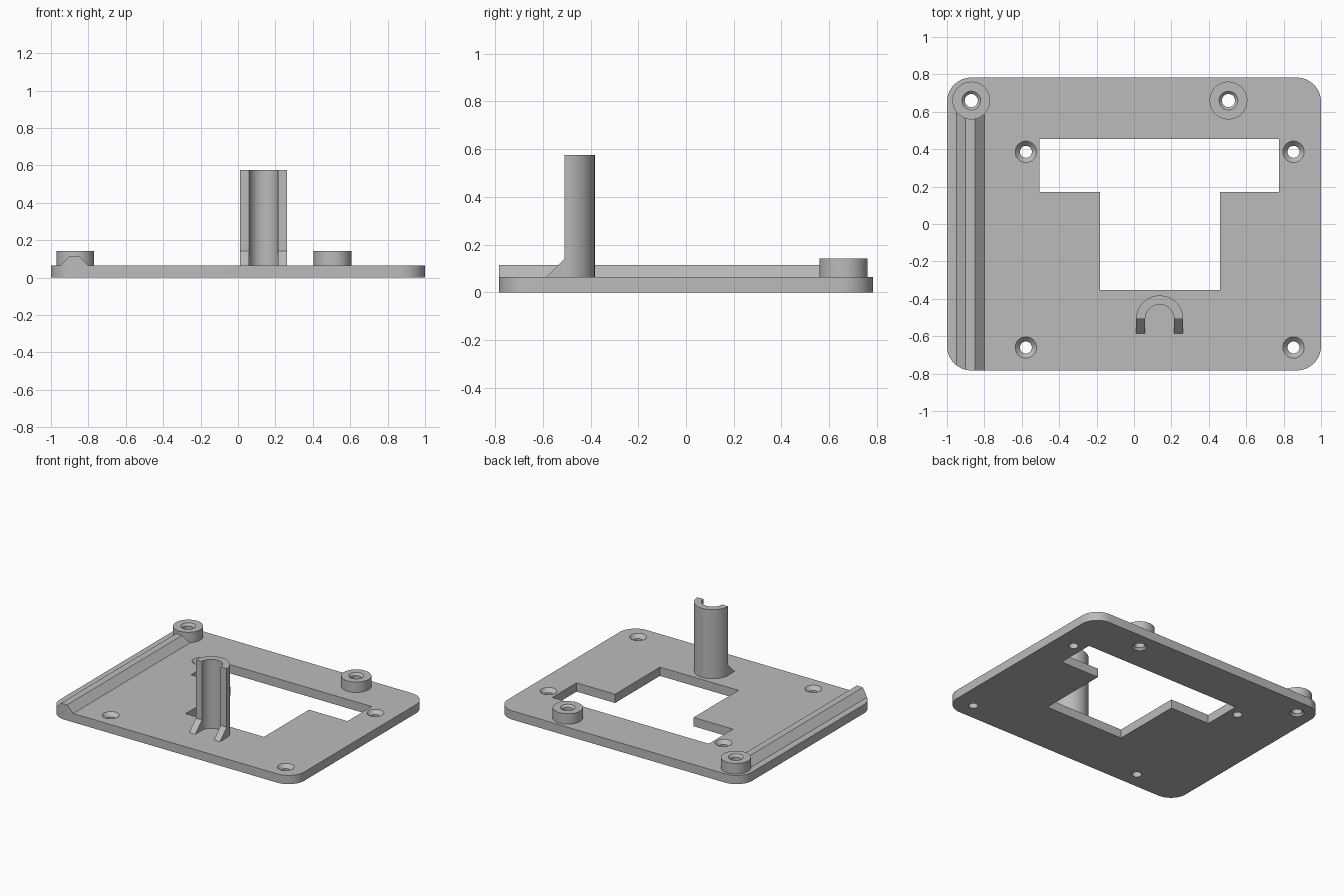
import bpy, bmesh, math

if "Cube" in bpy.data.objects:
    bpy.data.objects.remove(bpy.data.objects["Cube"])

T = 0.065  # plate thickness
grey = bpy.data.materials.new("plain grey")
grey.diffuse_color = (0.5, 0.5, 0.5, 1)
grey.use_nodes = True
grey.node_tree.nodes["Principled BSDF"].inputs["Base Color"].default_value = grey.diffuse_color


def make(name, bm):
    bmesh.ops.recalc_face_normals(bm, faces=bm.faces[:])
    mesh = bpy.data.meshes.new(name)
    bm.to_mesh(mesh)
    bm.free()
    mesh.materials.append(grey)
    ob = bpy.data.objects.new(name, mesh)
    bpy.context.collection.objects.link(ob)
    return ob


def prism(name, pts, vec):
    """Extrude a closed outline of 3D points along vec."""
    bm = bmesh.new()
    face = bm.faces.new([bm.verts.new(p) for p in pts])
    res = bmesh.ops.extrude_face_region(bm, geom=[face])
    verts = [g for g in res["geom"] if isinstance(g, bmesh.types.BMVert)]
    bmesh.ops.translate(bm, verts=verts, vec=vec)
    return make(name, bm)


def lathe(name, x, y, profile, n=48):
    """Closed solid of revolution from (radius, z) rings."""
    bm = bmesh.new()
    rings = [[bm.verts.new((x + r * math.cos(2 * math.pi * i / n),
                            y + r * math.sin(2 * math.pi * i / n), z))
              for i in range(n)] for r, z in profile]
    for a, b in zip(rings, rings[1:]):
        for i in range(n):
            j = (i + 1) % n
            bm.faces.new((a[i], a[j], b[j], b[i]))
    bm.faces.new(rings[0])
    bm.faces.new(rings[-1])
    return make(name, bm)


def arc(cx, cy, r, a0, a1, n):
    return [(cx + r * math.cos(math.radians(a0 + (a1 - a0) * i / n)),
             cy + r * math.sin(math.radians(a0 + (a1 - a0) * i / n)))
            for i in range(n + 1)]


def boolean(ob, cutter, op="DIFFERENCE"):
    mod = ob.modifiers.new("cut", "BOOLEAN")
    mod.operation, mod.solver, mod.object = op, "EXACT", cutter
    bpy.context.view_layer.objects.active = ob
    bpy.ops.object.modifier_apply(modifier=mod.name)


def discard(ob):
    bpy.data.objects.remove(ob, do_unlink=True)


# Rounded base plate
R, W, D = 0.13, 1.0, 0.783
outline = []
for sx, sy, a in ((1, 1, 0), (-1, 1, 90), (-1, -1, 180), (1, -1, 270)):
    outline += arc(sx * (W - R), sy * (D - R), R, a, a + 90, 14)
plate = prism("base_plate", [(x, y, 0) for x, y in outline], (0, 0, T))

# T-shaped window through the plate
window = [(-0.505, 0.455), (-0.505, 0.172), (-0.182, 0.172), (-0.182, -0.353),
          (0.46, -0.353), (0.46, 0.172), (0.775, 0.172), (0.775, 0.455)]
cutter = prism("window_cutter", [(x, y, -0.1) for x, y in window], (0, 0, 0.4))
boolean(plate, cutter)
discard(cutter)

# Countersunk screw holes
for x in (-0.578, 0.853):
    for y in (0.386, -0.66):
        cutter = lathe("screw_cutter", x, y, [(0.032, -0.1), (0.032, T - 0.027),
                                              (0.057, T), (0.067, T + 0.01)])
        boolean(plate, cutter)
        discard(cutter)

# Ridge along the left side, trimmed to the plate outline
ridge = prism("side_ridge", [(-0.95, -0.85, T), (-0.9, -0.85, 0.115),
                             (-0.85, -0.85, 0.115), (-0.8, -0.85, T)], (0, 1.455, 0))
trim = prism("ridge_trim", [(x, y, -0.1) for x, y in outline], (0, 0, 0.5))
boolean(ridge, trim, "INTERSECT")
discard(trim)

# Raised bosses with holes chamfered at both ends
bosses = []
for side, x in (("left", -0.87), ("right", 0.505)):
    top = 0.142
    boss = lathe(side + "_boss", x, 0.66, [(0.101, T), (0.101, top)])
    cutter = lathe("boss_cutter", x, 0.66,
                   [(0.06, -0.01), (0.05, 0), (0.035, 0.015),
                    (0.035, top - 0.015), (0.05, top), (0.06, top + 0.01)])
    boolean(boss, cutter)
    boolean(plate, cutter)
    discard(cutter)
    bosses.append(boss)

# Half-tube post
PX, PY, RO, RI = 0.137, -0.508, 0.126, 0.077
half = arc(PX, PY, RO, 0, 180, 28) + arc(PX, PY, RI, 180, 0, 24)
post = prism("half_tube_post", [(x, y, T) for x, y in half], (0, 0, 0.575 - T))

# Sloped feet in front of the post
feet = []
for side, x in (("left", PX - RO), ("right", PX + RI)):
    feet.append(prism(side + "_post_foot",
                      [(x, PY, T), (x, PY, 0.142), (x, PY - 0.077, T)],
                      (RO - RI, 0, 0)))

# Smooth round surfaces, keep edges sharp
bpy.ops.object.select_all(action="DESELECT")
for ob in [plate, ridge, post] + bosses + feet:
    ob.select_set(True)
bpy.context.view_layer.objects.active = plate
bpy.ops.object.shade_smooth_by_angle(angle=math.radians(30))
